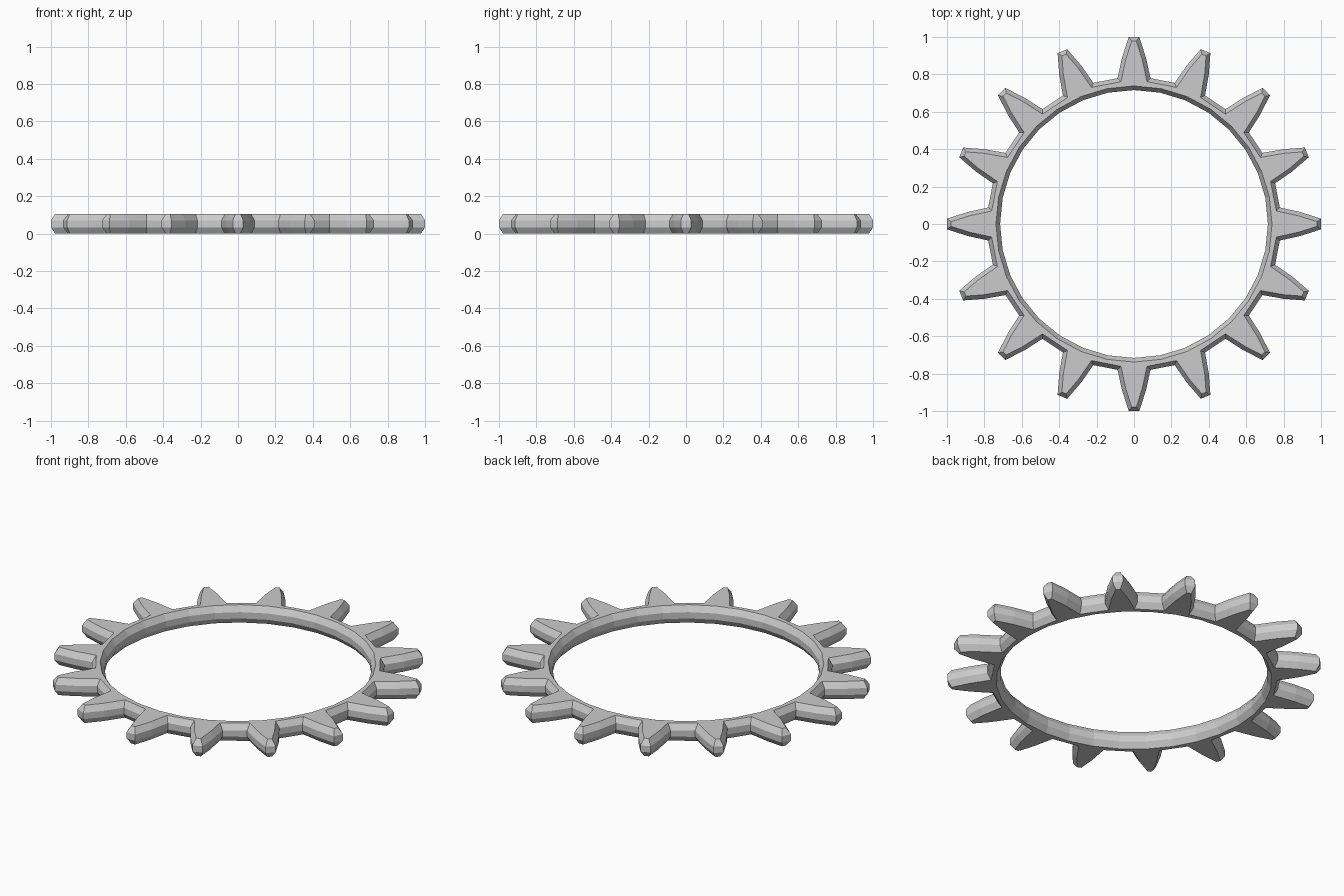
import bpy, bmesh
from math import cos, sin, pi
from mathutils import Vector

if "Cube" in bpy.data.objects:
    bpy.data.objects.remove(bpy.data.objects["Cube"])

TEETH = 16
HEIGHT = 0.105
CHAMFER = 0.022
STEP = 2 * pi / TEETH
# half tooth outline: (distance along tooth axis, half width)
HALF = [(0.78, 0.088), (0.89, 0.064), (1.0, 0.028)]
TOOTH = [(r, -w) for r, w in HALF] + [(r, w) for r, w in reversed(HALF)]
# cross-section levels: (z, inset)
LEVELS = [(0, CHAMFER), (0.034, 0), (HEIGHT - 0.034, 0), (HEIGHT, CHAMFER)]


def inset(points, d):
    """Mitred inward offset of a counter-clockwise outline."""
    out = []
    n = len(points)
    for i, p in enumerate(points):
        a = (p - points[i - 1]).normalized()
        b = (points[(i + 1) % n] - p).normalized()
        na, nb = Vector((-a.y, a.x)), Vector((-b.y, b.x))
        out.append(p + (na + nb) * d / (1 + na.dot(nb)))
    return out


# outlines of the toothed outside and the round hole
outer = []
for k in range(TEETH):
    c, s = cos(k * STEP), sin(k * STEP)
    outer += [Vector((r * c - w * s, r * s + w * c)) for r, w in TOOTH]

bm = bmesh.new()
out_rings, in_rings = [], []
for z, d in LEVELS:
    out_rings.append([bm.verts.new((p.x, p.y, z)) for p in inset(outer, d)])
    r = 0.716 + d
    in_rings.append([bm.verts.new((r * cos(j * STEP / 2), r * sin(j * STEP / 2), z))
                     for j in range(2 * TEETH)])

# chamfered side walls
for rings in (out_rings, in_rings):
    for lo, hi in zip(rings, rings[1:]):
        n = len(lo)
        for i in range(n):
            j = (i + 1) % n
            bm.faces.new((lo[i], lo[j], hi[j], hi[i]))

# flat top and bottom: tooth faces plus the rim between teeth
for o, h in ((out_rings[0], in_rings[0]), (out_rings[-1], in_rings[-1])):
    for k in range(TEETH):
        tooth = o[6 * k:6 * k + 6]
        nxt = o[(6 * k + 6) % len(o)]
        a, b, c = (h[(2 * k + q) % len(h)] for q in range(3))
        bm.faces.new(tooth + [a])
        bm.faces.new((a, tooth[5], b))
        bm.faces.new((tooth[5], nxt, b))
        bm.faces.new((b, nxt, c))

bmesh.ops.recalc_face_normals(bm, faces=bm.faces)
mesh = bpy.data.meshes.new("gear_ring")
bm.to_mesh(mesh)
bm.free()
bpy.context.collection.objects.link(bpy.data.objects.new("gear_ring", mesh))
